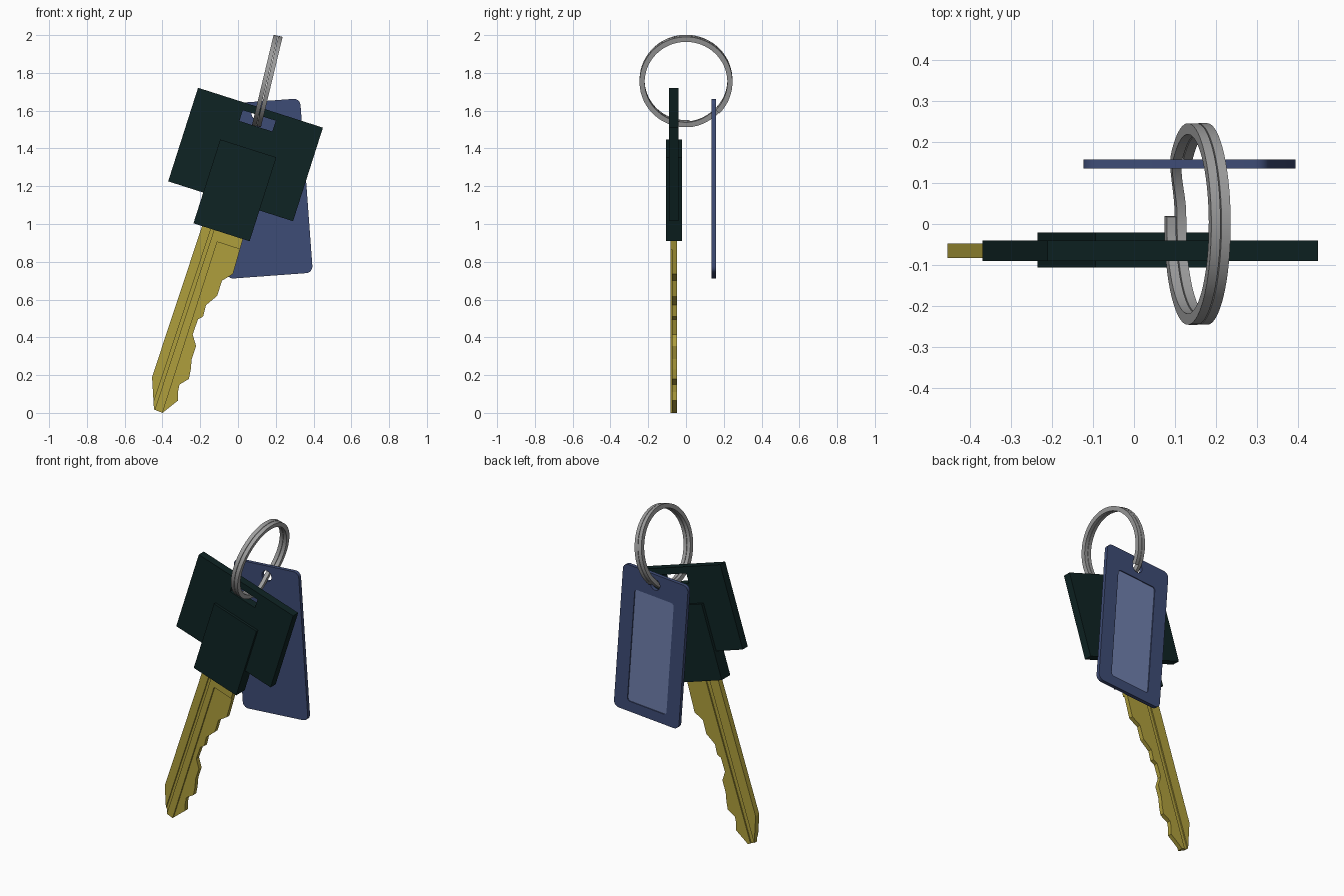
import bpy, bmesh, math
from mathutils import Vector

if "Cube" in bpy.data.objects:
    bpy.data.objects.remove(bpy.data.objects["Cube"])


def material(name, rgb):
    m = bpy.data.materials.new(name)
    m.diffuse_color = (*rgb, 1)
    m.use_nodes = True
    m.node_tree.nodes["Principled BSDF"].inputs["Base Color"].default_value = m.diffuse_color
    return m


GOLD = material("brass", (0.43, 0.345, 0.045))
TEAL = material("dark_teal_plastic", (0.0045, 0.017, 0.017))
STEEL = material("steel", (0.34, 0.34, 0.34))
BLUE = material("dark_blue_plastic", (0.048, 0.072, 0.18))
PALE = material("pale_blue_panel", (0.16, 0.215, 0.42))


def rounded(x0, x1, z0, z1, r=0.0, n=5):
    """Rectangle outline with optional rounded corners."""
    if r == 0:
        return [(x0, z0), (x1, z0), (x1, z1), (x0, z1)]
    pts = []
    corners = [(x1 - r, z1 - r), (x0 + r, z1 - r), (x0 + r, z0 + r), (x1 - r, z0 + r)]
    for i, (cx, cz) in enumerate(corners):
        for k in range(n + 1):
            a = math.pi / 2 * (i + k / n)
            pts.append((cx + r * math.cos(a), cz + r * math.sin(a)))
    return pts


def prism(name, pts, y0, y1, mat, centre=(0, 0), degrees=0):
    """Outline in x/z, turned and moved, extruded from y0 to y1."""
    c, s = math.cos(math.radians(degrees)), math.sin(math.radians(degrees))
    bm = bmesh.new()
    rows = [[bm.verts.new((centre[0] + x * c - z * s, y, centre[1] + x * s + z * c))
             for x, z in pts] for y in (y0, y1)]
    bm.faces.new(rows[0])
    bm.faces.new(rows[1][::-1])
    for i in range(len(pts)):
        j = (i + 1) % len(pts)
        bm.faces.new((rows[0][i], rows[1][i], rows[1][j], rows[0][j]))
    bmesh.ops.recalc_face_normals(bm, faces=bm.faces)
    me = bpy.data.meshes.new(name)
    bm.to_mesh(me)
    bm.free()
    me.materials.append(mat)
    ob = bpy.data.objects.new(name, me)
    bpy.context.collection.objects.link(ob)
    return ob


def cut(ob, *cutters):
    """Subtract the cutters and remove them."""
    bpy.context.view_layer.objects.active = ob
    for c in cutters:
        c.hide_render = True
        m = ob.modifiers.new("cut", 'BOOLEAN')
        m.operation, m.solver, m.object = 'DIFFERENCE', 'EXACT', c
        bpy.ops.object.modifier_apply(modifier=m.name)
        bpy.data.objects.remove(c)


# Key head: wide plate with a ring slot, and a thicker sleeve
KEY = dict(centre=(0.04, 1.368), degrees=-17.7)
head = prism("key_head", rounded(-0.347, 0.347, -0.26, 0.26), -0.09, -0.04, TEAL, **KEY)
cut(head, prism("slot_cutter", rounded(-0.085, 0.098, 0.159, 0.219), -0.2, 0.1, TEAL, **KEY))
prism("key_sleeve", rounded(-0.152, 0.160, -0.431, 0.035), -0.106, -0.021, TEAL, **KEY)

# Key blade with teeth, milled front and long grooves
outline = [(-0.17, 1.05), (-0.455, 0.19), (-0.445, 0.018), (-0.40, 0.0), (-0.318, 0.065),
           (-0.318, 0.11), (-0.31, 0.15), (-0.26, 0.18), (-0.25, 0.23), (-0.245, 0.285),
           (-0.222, 0.355), (-0.24, 0.415), (-0.212, 0.495), (-0.185, 0.51), (-0.17, 0.57),
           (-0.11, 0.62), (-0.085, 0.70), (-0.027, 0.735), (0.026, 0.92), (0.06, 1.01)]
blade = prism("key_blade", outline, -0.083, -0.047, GOLD)
mill = [(-0.11, 0.905), (-0.416, -0.05), (0.2, -0.05), (0.2, 0.805)]


def groove(offset, width):
    a, b = (-0.155 + offset, 1.09), (-0.541 + offset, -0.08)
    return [a, b, (b[0] + width, b[1]), (a[0] + width, a[1])]


cut(blade,
    prism("mill_cutter", mill, -0.2, -0.074, GOLD),
    prism("front_groove_cutter", groove(0.05, 0.018), -0.2, -0.075, GOLD),
    prism("back_groove_cutter", groove(0.065, 0.028), -0.055, 0.1, GOLD))

# Tag with a ring hole and a recessed pale panel on the back
TAG = dict(centre=(0.135, 1.187), degrees=4.2)
tag = prism("tag", rounded(-0.228, 0.228, -0.4625, 0.4625, 0.035), 0.135, 0.158, BLUE, **TAG)
hole = [(0.034 * math.cos(k * math.pi / 8), 0.398 + 0.034 * math.sin(k * math.pi / 8))
        for k in range(16)]
cut(tag,
    prism("hole_cutter", hole, 0.0, 0.3, BLUE, **TAG),
    prism("panel_cutter", rounded(-0.137, 0.137, -0.398, 0.322, 0.02), 0.152, 0.3, BLUE, **TAG))
tag.data.materials.clear()
tag.data.materials.append(BLUE)
tag.data.materials.append(PALE)
for f in tag.data.polygons:
    f.material_index = int(f.normal.y > 0.9 and f.center.y < 0.155)

# Split ring: one wire, nearly two turns, stepping from one lane to the next
tilt = math.radians(13.5)
up = Vector((math.sin(tilt), 0, math.cos(tilt)))
side = Vector((math.cos(tilt), 0, -math.sin(tilt)))
mid = Vector((0.155, 0, 1.757))
start, end, steps = -0.08, 4 * math.pi - 0.8, 120
bm = bmesh.new()
rings = []
for i in range(steps + 1):
    t = start + (end - start) * i / steps
    k = min(1, max(0, (t - (2 * math.pi - 0.8)) / 0.72))
    lane = -0.0128 + 0.0256 * k * k * (3 - 2 * k)
    out = -up * math.cos(t) + Vector((0, -math.sin(t), 0))
    rings.append([bm.verts.new(mid + out * r + side * (lane + w))
                  for r, w in ((0.219, -0.0115), (0.219, 0.0115), (0.246, 0.0115), (0.246, -0.0115))])
for a, b in zip(rings, rings[1:]):
    for j in range(4):
        bm.faces.new((a[j], a[(j + 1) % 4], b[(j + 1) % 4], b[j]))
bm.faces.new(rings[0])
bm.faces.new(rings[-1][::-1])
bmesh.ops.recalc_face_normals(bm, faces=bm.faces)
me = bpy.data.meshes.new("split_ring")
bm.to_mesh(me)
bm.free()
me.materials.append(STEEL)
ring = bpy.data.objects.new("split_ring", me)
bpy.context.collection.objects.link(ring)

# Smooth the round parts, keeping edges sharp
for ob in (ring, tag):
    bpy.ops.object.select_all(action='DESELECT')
    ob.select_set(True)
    bpy.context.view_layer.objects.active = ob
    bpy.ops.object.shade_smooth_by_angle(angle=math.radians(30))
